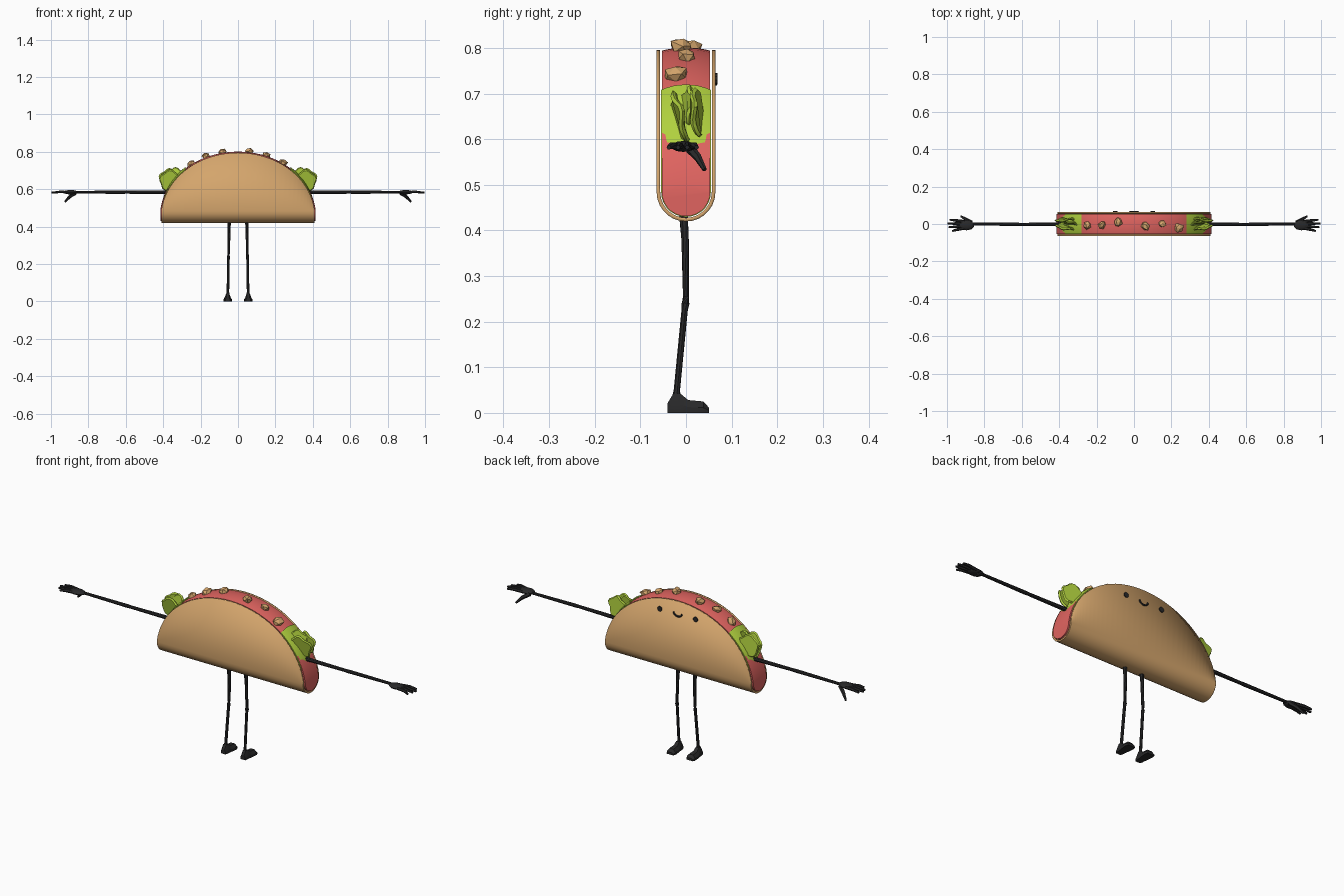
import bpy, bmesh, math, random
from mathutils import Vector, Matrix

if "Cube" in bpy.data.objects:
    bpy.data.objects.remove(bpy.data.objects["Cube"])

random.seed(4)


def material(name, r, g, b):
    m = bpy.data.materials.new(name)
    lin = lambda c: ((c / 255 + 0.055) / 1.055) ** 2.4
    m.diffuse_color = (lin(r), lin(g), lin(b), 1)
    m.use_nodes = True
    m.node_tree.nodes["Principled BSDF"].inputs["Base Color"].default_value = m.diffuse_color
    return m


TAN = material("tan shell", 212, 165, 108)
RED = material("red filling", 224, 100, 96)
GREEN = material("leaf green", 176, 208, 62)
BLACK = material("soft black", 40, 40, 41)


def finish(name, bm, mat, smooth=None):
    bmesh.ops.recalc_face_normals(bm, faces=bm.faces[:])
    mesh = bpy.data.meshes.new(name)
    bm.to_mesh(mesh)
    bm.free()
    mesh.materials.append(mat)
    ob = bpy.data.objects.new(name, mesh)
    bpy.context.collection.objects.link(ob)
    if smooth:
        bpy.ops.object.select_all(action='DESELECT')
        ob.select_set(True)
        bpy.context.view_layer.objects.active = ob
        bpy.ops.object.shade_smooth_by_angle(angle=math.radians(smooth))
    return ob


def dome(x):
    return 0.45 + 0.345 * math.sqrt(max(0, 1 - (x / 0.412) ** 2))


def section(r, h, bulge=None):
    """U-shaped cross-section (y, z) with radius r cut off at height h."""
    zc = 0.484
    top = math.acos((zc - h) / r) if h < zc else math.pi / 2
    side = [(r * math.sin(top * i / 7), zc - r * math.cos(top * i / 7)) for i in range(8)]
    side.append((side[-1][0], max(h, side[-1][1])))
    pts = [(-y, z) for y, z in reversed(side[1:])] + side
    if bulge:
        w = side[-1][0]
        pts += [(w * k, h + bulge * (1 - k * k)) for k in (0.8, 0.45, 0, -0.45, -0.8)]
    return pts


def loft(bm, rings, closed):
    vs = [[bm.verts.new(p) for p in ring] for ring in rings]
    n = len(vs[0])
    for a, b in zip(vs, vs[1:]):
        for i in range(n if closed else n - 1):
            j = (i + 1) % n
            bm.faces.new((a[i], a[j], b[j], b[i]))
    if closed:
        bm.faces.new(vs[0])
        bm.faces.new(vs[-1])


def tube(bm, pts, radii, n=8):
    pts = [Vector(p) for p in pts]
    rings = []
    for i, p in enumerate(pts):
        d = pts[min(i + 1, len(pts) - 1)] - pts[max(i - 1, 0)]
        q = d.to_track_quat('Z', 'Y')
        rings.append([p + q @ Vector((radii[i] * math.cos(t), radii[i] * math.sin(t), 0))
                      for t in (2 * math.pi * k / n for k in range(n))])
    loft(bm, rings, True)


def blob(bm, loc, size, rot=(0, 0, 0), sub=2, jitter=0.0):
    m = Matrix.Translation(loc)
    for ang, ax in zip(rot, 'XYZ'):
        m = m @ Matrix.Rotation(ang, 4, ax)
    m = m @ Matrix.Diagonal((*size, 1))
    vs = bmesh.ops.create_icosphere(bm, subdivisions=sub, radius=1)['verts']
    for v in vs:
        v.co = m @ (v.co * (1 + random.uniform(-jitter, jitter)))


# Folded shell
xs = [0.41 * math.cos(math.pi * i / 40) for i in range(41)]
bm = bmesh.new()
loft(bm, [[(x, y, z) for y, z in section(0.0605, dome(x))] for x in xs], False)
shell = finish("shell", bm, TAN, 35)
mod = shell.modifiers.new("thickness", 'SOLIDIFY')
mod.thickness = 0.008
mod.offset = 0

# Red filling following the dome
bm = bmesh.new()
loft(bm, [[(x * 1.012, y, z) for y, z in section(0.053, dome(x) - 0.001, 0.007)] for x in xs], True)
finish("filling", bm, RED, 35)

# Crumbs along the crest
bm = bmesh.new()
for x, y, s in ((-.25, -.005, .024), (-.17, -.005, .022), (-.085, .01, .023),
                (.06, -.01, .024), (.15, .0, .022), (.24, -.02, .025)):
    blob(bm, (x, y, dome(x) + 0.012), (s, s * 1.1, s * 0.85),
         (random.uniform(-.6, .6), random.uniform(-.6, .6), random.uniform(0, 3)), 1, 0.2)
bmesh.ops.dissolve_limit(bm, angle_limit=math.radians(22), verts=bm.verts[:], edges=bm.edges[:])
finish("crumbs", bm, TAN)

# Lettuce bed and upright ruffled leaves at each end
for s, side in ((1, "right"), (-1, "left")):
    bm = bmesh.new()
    loft(bm, [[(s * x, y, z) for y, z in section(0.0545, dome(x) + 0.005, 0.012)]
              for x in (0.28, 0.305, 0.33, 0.35, 0.365, 0.38, 0.392)], True)
    finish("lettuce_bed_" + side, bm, GREEN, 35)
    bm = bmesh.new()
    for x, y, z, r, tilt, turn in ((.362, -.015, .645, .058, .22, .12),
                                   (.368, .024, .655, .054, .08, -.15),
                                   (.335, .002, .67, .045, -.15, .3)):
        m = (Matrix.Translation((s * x, y, z)) @ Matrix.Rotation(turn * s, 4, 'Z')
             @ Matrix.Rotation(tilt, 4, 'X'))
        rings = []
        for k, dy in ((.9, -.006), (1, 0), (.9, .006)):
            rings.append([m @ Vector((s * r * k * (1 + .09 * math.sin(5 * t)) * math.cos(t),
                                      dy + .004 * math.sin(4 * t),
                                      r * k * (1 + .09 * math.sin(5 * t)) * math.sin(t)))
                          for t in (2 * math.pi * i / 24 for i in range(24))])
        loft(bm, rings, True)
    finish("lettuce_leaves_" + side, bm, GREEN, 30)

# Limbs, mirrored
for s, side in ((1, "right"), (-1, "left")):
    bm = bmesh.new()
    tube(bm, [(s * .37, 0, .583), (s * .60, -.002, .584), (s * .62, -.002, .584), (s * .86, 0, .584)],
         [.010, .008, .009, .007])
    finish("arm_" + side, bm, BLACK, 40)
    # Hand: palm, four fingers and a thumb
    bm = bmesh.new()
    blob(bm, (s * .895, -.006, .584), (.042, .028, .012))
    for i in range(4):
        y = -.027 + i * .0145
        reach = (.972, .992, .998, .985)[i]
        tube(bm, [(s * .905, y * .8, .584), (s * .95, y * 1.15, .586), (s * reach, y * 1.4, .582)],
             [.008, .0075, .005], 6)
    tube(bm, [(s * .87, .008, .58), (s * .90, .026, .560), (s * .925, .041, .533)],
         [.011, .009, .005], 6)
    finish("hand_" + side, bm, BLACK, 40)
    # Leg with a slight knee
    bm = bmesh.new()
    tube(bm, [(s * .047, -.006, .44), (s * .048, -.002, .38), (s * .05, 0, .255), (s * .051, -.001, .24),
              (s * .051, -.003, .225), (s * .054, -.020, .05), (s * .054, -.022, .02)],
         [.010, .0085, .007, .009, .007, .007, .012])
    finish("leg_" + side, bm, BLACK, 40)
    # Foot pointing towards the face side
    bm = bmesh.new()
    rings = []
    for y, w, h in ((-.04, .013, .022), (-.028, .016, .042), (-.012, .017, .042),
                    (.005, .02, .028), (.038, .023, .025), (.05, .018, .012)):
        rings.append([(s * .055 + a * w, y, b * h) for a, b in
                      ((-1, 0), (1, 0), (1, .45), (.5, 1), (-.5, 1), (-1, .45))])
    loft(bm, rings, True)
    finish("foot_" + side, bm, BLACK, 30)
    # Eye
    bm = bmesh.new()
    bmesh.ops.create_cone(bm, cap_ends=True, segments=10, radius1=.0125, radius2=.0125, depth=.006,
                          matrix=Matrix.Translation((s * .1, .0655, .733))
                          @ Matrix.Rotation(math.pi / 2, 4, 'X'))
    finish("eye_" + side, bm, BLACK)

# Smile
bm = bmesh.new()
arc = [math.pi * (1 + i / 8) for i in range(9)]
tube(bm, [(.023 * math.cos(t), .065, .738 + .017 * math.sin(t)) for t in arc], [.0045] * 9, 6)
finish("smile", bm, BLACK, 40)
